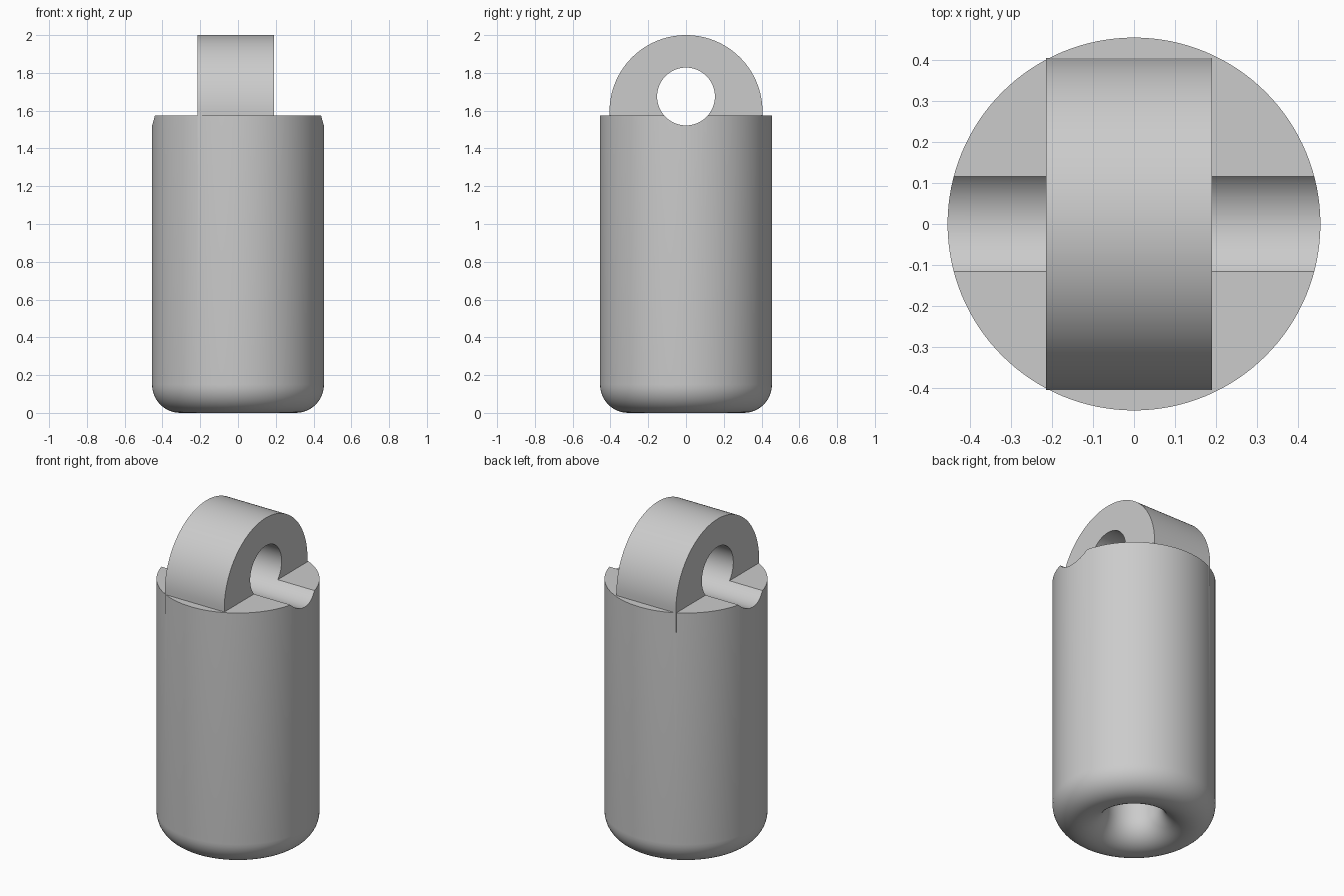
import bpy, bmesh
from math import sin, cos, pi, radians
from mathutils import Matrix

default = bpy.data.objects.get("Cube")
if default:
    bpy.data.objects.remove(default, do_unlink=True)

RADIUS, TOP, FILLET = 0.455, 1.575, 0.15
BORE, BORE_TOP = 0.15, 0.6
LUG_X, LUG_RADIUS, LUG_Z = (-0.215, 0.19), 0.405, 1.595
EYE_RADIUS, EYE_Z = 0.153, 1.675

grey = bpy.data.materials.new("light grey")
grey.use_nodes = True
grey.diffuse_color = (0.6, 0.6, 0.6, 1)
grey.node_tree.nodes["Principled BSDF"].inputs["Base Color"].default_value = (0.6, 0.6, 0.6, 1)


def make_object(name, bm):
    bmesh.ops.recalc_face_normals(bm, faces=bm.faces)
    mesh = bpy.data.meshes.new(name)
    bm.to_mesh(mesh)
    bm.free()
    mesh.materials.append(grey)
    obj = bpy.data.objects.new(name, mesh)
    bpy.context.collection.objects.link(obj)
    return obj


def lathe(name, profile, steps=128):
    bm = bmesh.new()
    verts = [bm.verts.new((r, 0, z)) for r, z in profile]
    edges = [bm.edges.new(pair) for pair in zip(verts, verts[1:])]
    bmesh.ops.spin(bm, geom=verts + edges, axis=(0, 0, 1), cent=(0, 0, 0),
                   angle=2 * pi, steps=steps, use_duplicate=False)
    bmesh.ops.remove_doubles(bm, verts=bm.verts, dist=0.0001)
    return make_object(name, bm)


def extrude_x(name, outline, x0, x1):
    bm = bmesh.new()
    face = bm.faces.new([bm.verts.new((x0, y, z)) for y, z in outline])
    new = bmesh.ops.extrude_face_region(bm, geom=[face])["geom"]
    bmesh.ops.translate(bm, vec=(x1 - x0, 0, 0),
                        verts=[g for g in new if isinstance(g, bmesh.types.BMVert)])
    return make_object(name, bm)


def boolean(obj, other, operation):
    mod = obj.modifiers.new(operation.title(), 'BOOLEAN')
    mod.operation, mod.object, mod.solver = operation, other, 'EXACT'


# Round body with a fully rounded lower rim that flares into a blind bore
ring = RADIUS - FILLET
rim = [(ring + FILLET * cos(a), FILLET - FILLET * sin(a))
       for a in (pi * i / 24 for i in range(25))]
body = lathe("body", [(0, TOP), (RADIUS, TOP)] + rim + [(BORE, BORE_TOP), (0, BORE_TOP)])

# Arched lug, slightly off centre, sunk into the body
arch = [(LUG_RADIUS * cos(pi * i / 64), LUG_Z + LUG_RADIUS * sin(pi * i / 64))
        for i in range(65)]
base = TOP - 0.12
lug = extrude_x("lug", arch + [(-LUG_RADIUS, base), (LUG_RADIUS, base)], *LUG_X)

# Eye bored through the lug, which also grooves the top of the body
bm = bmesh.new()
bmesh.ops.create_cone(bm, cap_ends=True, segments=96, radius1=EYE_RADIUS,
                      radius2=EYE_RADIUS, depth=2,
                      matrix=Matrix.Translation((0, 0, EYE_Z)) @ Matrix.Rotation(pi / 2, 4, 'Y'))
eye = make_object("eye_cutter", bm)

boolean(body, lug, 'UNION')
boolean(body, eye, 'DIFFERENCE')

# Bake the joined shape and drop the helpers
bpy.context.view_layer.update()
graph = bpy.context.evaluated_depsgraph_get()
joined = bpy.data.meshes.new_from_object(body.evaluated_get(graph))
body.modifiers.clear()
body.data = joined
body.name = "body_with_lug"
for helper in (lug, eye):
    bpy.data.objects.remove(helper, do_unlink=True)

bpy.ops.object.select_all(action='DESELECT')
body.select_set(True)
bpy.context.view_layer.objects.active = body
bpy.ops.object.shade_smooth_by_angle(angle=radians(30))
